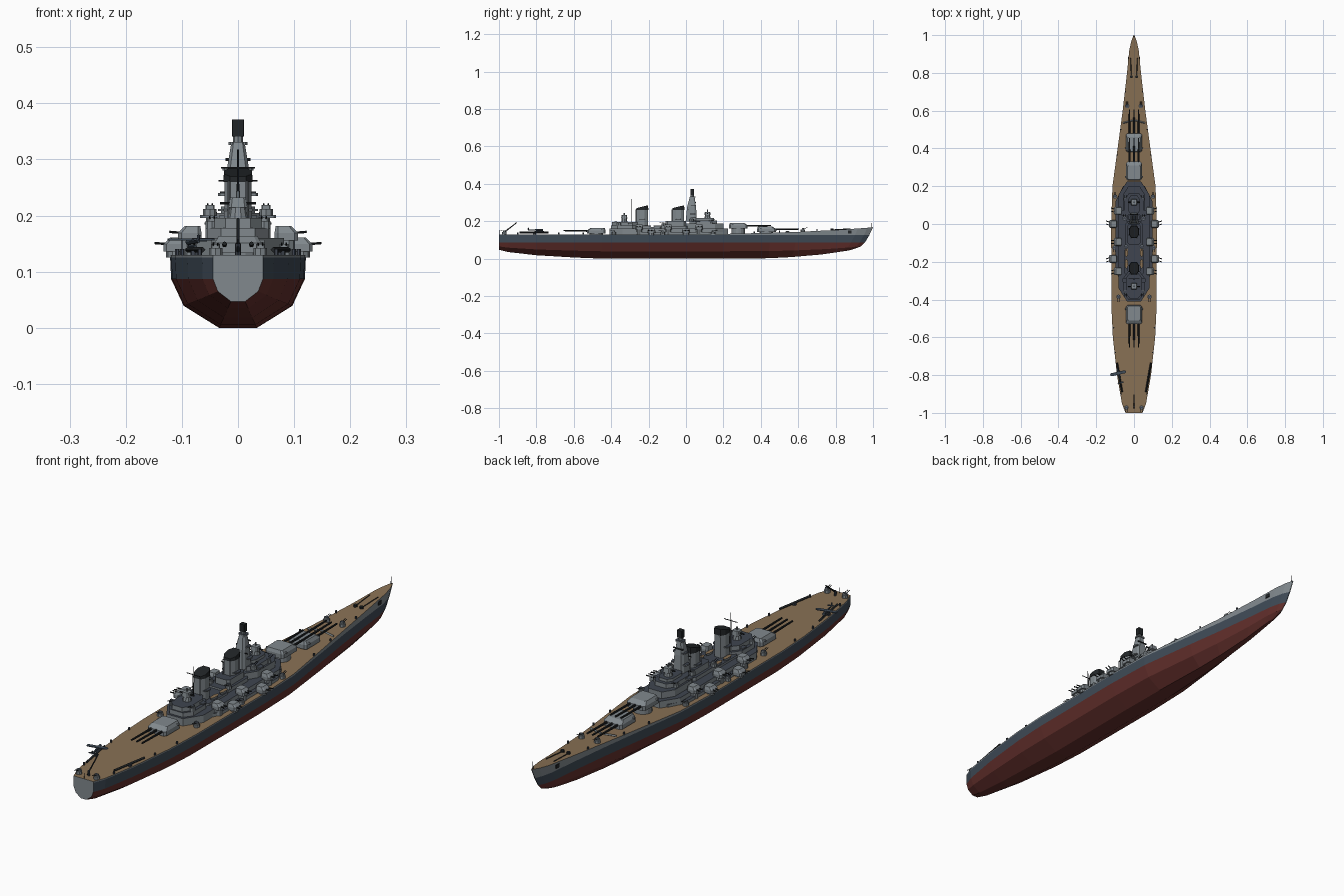
import bpy, bmesh, math
from mathutils import Vector

if "Cube" in bpy.data.objects:
    bpy.data.objects.remove(bpy.data.objects["Cube"])


def mat(name, r, g, b):
    m = bpy.data.materials.new(name)
    m.diffuse_color = (r, g, b, 1)
    m.use_nodes = True
    m.node_tree.nodes["Principled BSDF"].inputs["Base Color"].default_value = m.diffuse_color
    return m


GREY = mat("light_grey", .22, .25, .27)
ROOF = mat("roof_grey", .05, .06, .08)
BAND = mat("dark_blue", .05, .07, .095)
RED = mat("hull_red", .13, .03, .026)
WOOD = mat("deck_wood", .25, .165, .09)
BLACK = mat("black", .015, .018, .02)


def make(name, verts, faces, mats, idx):
    me = bpy.data.meshes.new(name)
    me.from_pydata(verts, [], faces)
    for m in mats:
        me.materials.append(m)
    for p, i in zip(me.polygons, idx):
        p.material_index = i
    bm = bmesh.new()
    bm.from_mesh(me)
    bmesh.ops.recalc_face_normals(bm, faces=bm.faces)
    bm.to_mesh(me)
    bm.free()
    ob = bpy.data.objects.new(name, me)
    bpy.context.collection.objects.link(ob)
    return ob


def loft(name, rings, side=GREY, top=None):
    """Closed rings of equal length, capped at both ends."""
    n = len(rings[0])
    faces = [(r * n + i, r * n + (i + 1) % n, (r + 1) * n + (i + 1) % n, (r + 1) * n + i)
             for r in range(len(rings) - 1) for i in range(n)]
    faces += [tuple(range(n)), tuple(range((len(rings) - 1) * n, len(rings) * n))]
    return make(name, [v for r in rings for v in r], faces, [side, top or side],
                [0] * (len(faces) - 1) + [1])


def octa(hw, y0, y1, z, cx=0, cy=0, x=0, slope=0):
    """Chamfered rectangle at height z."""
    p = [(hw, y0 + cy), (hw, y1 - cy), (hw - cx, y1), (cx - hw, y1),
         (-hw, y1 - cy), (-hw, y0 + cy), (cx - hw, y0), (hw - cx, y0)]
    return [(x + a, b, z + slope * (b - y0)) for a, b in p]


def house(name, hw, y0, y1, z0, z1, cx=.01, cy=.01, x=0, side=GREY, top=ROOF):
    return loft(name, [octa(hw, y0, y1, z, cx, cy, x) for z in (z0, z1)], side, top)


def rod(name, a, b, r, m=BLACK, n=6, r2=None):
    a, b = Vector(a), Vector(b)
    q = (b - a).to_track_quat('Z', 'Y')
    ring = lambda c, s: [tuple(c + q @ Vector((s * math.cos(t), s * math.sin(t), 0)))
                         for t in (2 * math.pi * i / n for i in range(n))]
    return loft(name, [ring(a, r), ring(b, r if r2 is None else r2)], m)


# Hull stations: y, deck half width, deck height, keel height
ST = [(-1, .045, .13, .047), (-.95, .064, .13, .035), (-.8, .09, .13, .018), (-.6, .112, .13, .006),
      (-.45, .119, .13, 0), (0, .121, .13, 0), (.2, .114, .132, 0), (.45, .08, .138, .002),
      (.6, .06, .143, .008), (.8, .037, .153, .022), (.92, .025, .161, .036), (.97, .014, .165, .042),
      (1, .0015, .168, .047)]
# Hull levels: width factor, forward end in y
LV = [(.28, .885), (.8, .935), (.985, .957), (1, .98), (1, 1)]


def deck_z(y):
    for a, b in zip(ST, ST[1:]):
        if y <= b[0]:
            return a[2] + (b[2] - a[2]) * (y - a[0]) / (b[0] - a[0])
    return ST[-1][2]


def hull_section(t, w, dz, kz):
    zs = [kz, kz + .45 * (.087 - kz), .087, .125, dz]
    pts = []
    for (f, end), z in zip(LV, zs):
        y = t if t < .4 else .4 + (t - .4) * (end - .4) / .6
        pts.append((w * f, y, z))
    return [(-x, y, z) for x, y, z in reversed(pts)] + pts


verts, faces, idx = [], [], []
for s in ST:
    verts += hull_section(*s)
row_mat = [1, 2, 3, 3, 3, 3, 3, 2, 1, 0]
for s in range(len(ST) - 1):
    for i in range(10):
        j = (i + 1) % 10
        faces.append((s * 10 + i, s * 10 + j, s * 10 + 10 + j, s * 10 + 10 + i))
        # order: port deck->keel, keel->starboard deck, deck
        idx.append([0, 1, 2, 2, 2, 2, 2, 1, 0, 3][i])
faces += [tuple(range(10)), tuple(range(len(verts) - 10, len(verts)))]
idx += [0, 0]
make("hull", verts, faces, [GREY, BAND, RED, WOOD], idx)


# Main triple turrets
def main_turret(name, yc, d, z0):
    rod(name + "_barbette", (0, yc, .12), (0, yc, z0 + .002), .036, GREY, 16)
    ys = lambda b, f: sorted((yc + d * b, yc + d * f))
    loft(name, [octa(.042, *ys(-.05, .05), z0, .008, .008),
                octa(.042, *ys(-.05, .05), z0 + .018, .008, .008),
                octa(.034, *ys(-.045, .03), z0 + .031, .006, .006)])
    for x in (-.024, 0, .024):
        rod(name + "_barrel", (x, yc + d * .04, z0 + .015), (x, yc + d * .175, z0 + .017), .0048, BLACK, 8, .0036)
    rod(name + "_rangefinder", (-.047, yc - d * .03, z0 + .02), (.047, yc - d * .03, z0 + .02), .004, GREY)


main_turret("turret_a", .43, 1, .141)
main_turret("turret_b", .28, 1, .160)
main_turret("turret_x", -.48, -1, .133)

# Superstructure decks
house("deckhouse_base", .098, -.33, .2, .125, .143, .04, .08)
house("deckhouse_lower", .082, -.41, .225, .125, .160, .045, .07)
house("forward_house", .058, .0, .2, .155, .187, .028, .045)
house("forward_house_upper", .05, .02, .165, .185, .205, .025, .035)
house("bridge", .03, .05, .15, .2, .216, .012, .02)
house("mid_house", .045, -.14, .01, .155, .175)
house("mid_house_upper", .034, -.11, -.0, .17, .2)
house("boat_deck", .05, -.27, -.13, .155, .168)
house("aft_house", .055, -.4, -.25, .155, .178, .025, .035)
house("aft_house_upper", .042, -.395, -.26, .175, .196, .02, .025)
house("bridge_wings", .068, .045, .075, .196, .201, .004, .004)
house("aft_wings", .06, -.31, -.285, .184, .188, .004, .004)

# Funnels with raked black caps
for name, y in (("forward_funnel", -.072), ("aft_funnel", -.265)):
    loft(name, [octa(.025, y, y + .062, .155, .011, .018), octa(.024, y, y + .062, .262, .011, .018)])
    loft(name + "_cap", [octa(.026, y - .002, y + .064, .26, .011, .018),
                         octa(.025, y, y + .062, .27, .011, .018, 0, .24)], BLACK)
    for s in (-1, 1):
        rod(name + "_pipe", (s * .016, y - .003, .16), (s * .016, y - .003, .262), .0025, GREY)
    house(name + "_platform", .036, y + .01, y + .05, .208, .212, .01, .01)

# Tower mast
loft("tower", [octa(.025, -.002, .058, .198, .006, .01), octa(.021, .006, .054, .275, .006, .01),
               octa(.012, .02, .046, .33, .004, .006)])
for hw, z in ((.036, .235), (.028, .28), (.017, .326)):
    house("tower_platform", hw, .022, .05, z, z + .005, .004, .006)
rod("tower_cap", (0, .034, .33), (0, .034, .345), .009, GREY, 8)
house("radar_screen", .011, .024, .044, .341, .371, 0.001, 0.001, 0, BLACK, BLACK)
rod("tower_yard", (-.035, .015, .262), (.035, .015, .262), .0018)
rod("tower_rangefinder", (-.022, .05, .3), (.022, .05, .3), .003)

# Masts
rod("main_mast", (0, -.29, .19), (0, -.29, .318), .003, BLACK, 6, .0015)
rod("main_yard", (-.03, -.29, .285), (.03, -.29, .285), .0015)
rod("jackstaff", (0, .99, .165), (0, .992, .197), .0014)
rod("ensign_staff", (0, -.995, .13), (0, -.995, .15), .0012)

# Fire directors
for name, y, z in (("forward_director", .115, .212), ("aft_director", -.33, .194)):
    rod(name + "_base", (0, y, z), (0, y, z + .02), .018, GREY, 10, .014)
    loft(name, [octa(.017, y - .017, y + .017, z + .02, .005, .005),
                octa(.014, y - .014, y + .014, z + .038, .004, .004)])
    rod(name + "_arm", (-.032, y, z + .028), (.032, y, z + .028), .003)
    rod(name + "_aerial", (0, y, z + .036), (0, y, z + .05), .004, GREY, 6)


# Secondary twin turrets on the beam
def twin_turret(s, x, y, z, skew):
    rod("secondary_barbette", (s * x, y, .125), (s * x, y, z + .002), .016, GREY, 10)
    loft("secondary_turret", [octa(.021, y - .021, y + .021, z, .006, .006, s * x),
                              octa(.021, y - .021, y + .021, z + .013, .006, .006, s * x),
                              octa(.014, y - .017, y + .017, z + .025, .004, .004, s * (x - .005))])
    for dy in (-.008, .008):
        rod("secondary_barrel", (s * (x + .012), y + dy, z + .013),
            (s * (x + .036), y + dy + skew, z + .015), .0024)


# Light gun mounts
def gun(s, x, y, z, d=1):
    rod("gun_tub", (s * x, y, z - .006), (s * x, y, z + .007), .012, GREY, 8)
    house("gun_shield", .008, y - .006, y + .006, z + .006, z + .014, .002, .002, s * x)
    for dx in (-.004, .004):
        rod("gun_barrel", (s * x + dx, y, z + .011), (s * x + dx, y + d * .024, z + .016), .0013)


for s in (-1, 1):
    for x, y, z, k in ((.112, 0, .136, .008), (.112, -.185, .136, -.008), (.086, .07, .156, .006),
                       (.086, -.095, .156, 0), (.086, -.25, .156, -.006)):
        twin_turret(s, x, y, z, k)
    for x, y, d in ((.036, .625, 1), (.04, -.972, -1), (.082, -.385, -1), (.1, .145, 1), (.103, -.125, -1)):
        gun(s, x, y, deck_z(y) + .005, d)
    for x, y, z in ((.045, .13, .192), (.042, -.12, .18), (.046, -.36, .183), (.05, .03, .205)):
        gun(s, x, y, z, 1 if y > 0 else -1)
    # Catapults along the quarterdeck edges
    a, b = (s * .09, -.735, .139), (s * .063, -.89, .139)
    rod("catapult", a, b, .005, BLACK, 4)
    rod("catapult_pivot", (s * .077, -.81, .128), (s * .077, -.81, .138), .008, ROOF, 8)
    # Boats, anchors, capstans and bollards
    for y in (-.15, -.21):
        loft("boat", [octa(.005, y - .02, y + .02, .168, .004, .01, s * .04),
                      octa(.008, y - .025, y + .025, .178, .006, .012, s * .04)], GREY, WOOD)
    rod("capstan", (s * .014, .78, .15), (s * .014, .78, .16), .008, BLACK, 8)
    rod("anchor_chain", (s * .014, .78, .154), (s * .018, .88, .16), .002, BLACK, 4)
    house("anchor", .004, .865, .885, .135, .15, .001, .004, s * .0285, BLACK, BLACK)
    for i, (y, x) in enumerate(((.7, .045), (.5, .07), (.365, .088), (-.55, .108), (-.68, .099), (-.9, .068))):
        rod("bollard", (s * x, y, deck_z(y) - .003), (s * x, y, deck_z(y) + .01), .004, ROOF, 6)
    # Breakwater halves
    rod("breakwater", (0, .55, .143), (s * .058, .535, .143), .004, GREY, 4)

# Stern crane
rod("crane_post", (0, -.965, .125), (0, -.965, .15), .005, ROOF, 8)
rod("crane_jib", (0, -.975, .137), (0, -.905, .193), .0028)
rod("crane_stay", (0, -.965, .15), (0, -.905, .193), .001)

# Floatplane on the port catapult
rod("plane_fuselage", (-.088, -.765, .153), (-.07, -.845, .153), .006, BAND, 8, .002)
plane_wing = house("plane_wing", .042, -.008, .008, 0, .003, .006, .003, 0, BAND, BAND)
plane_wing.location, plane_wing.rotation_euler = (-.084, -.79, .156), (0, 0, .22)
plane_tail = house("plane_tail", .016, -.004, .004, 0, .002, .003, .002, 0, BAND, BAND)
plane_tail.location, plane_tail.rotation_euler = (-.071, -.84, .154), (0, 0, .22)
rod("plane_float", (-.087, -.76, .145), (-.076, -.81, .145), .003, BAND)
rod("plane_fin", (-.071, -.84, .153), (-.07, -.845, .165), .003, BAND, 4)
